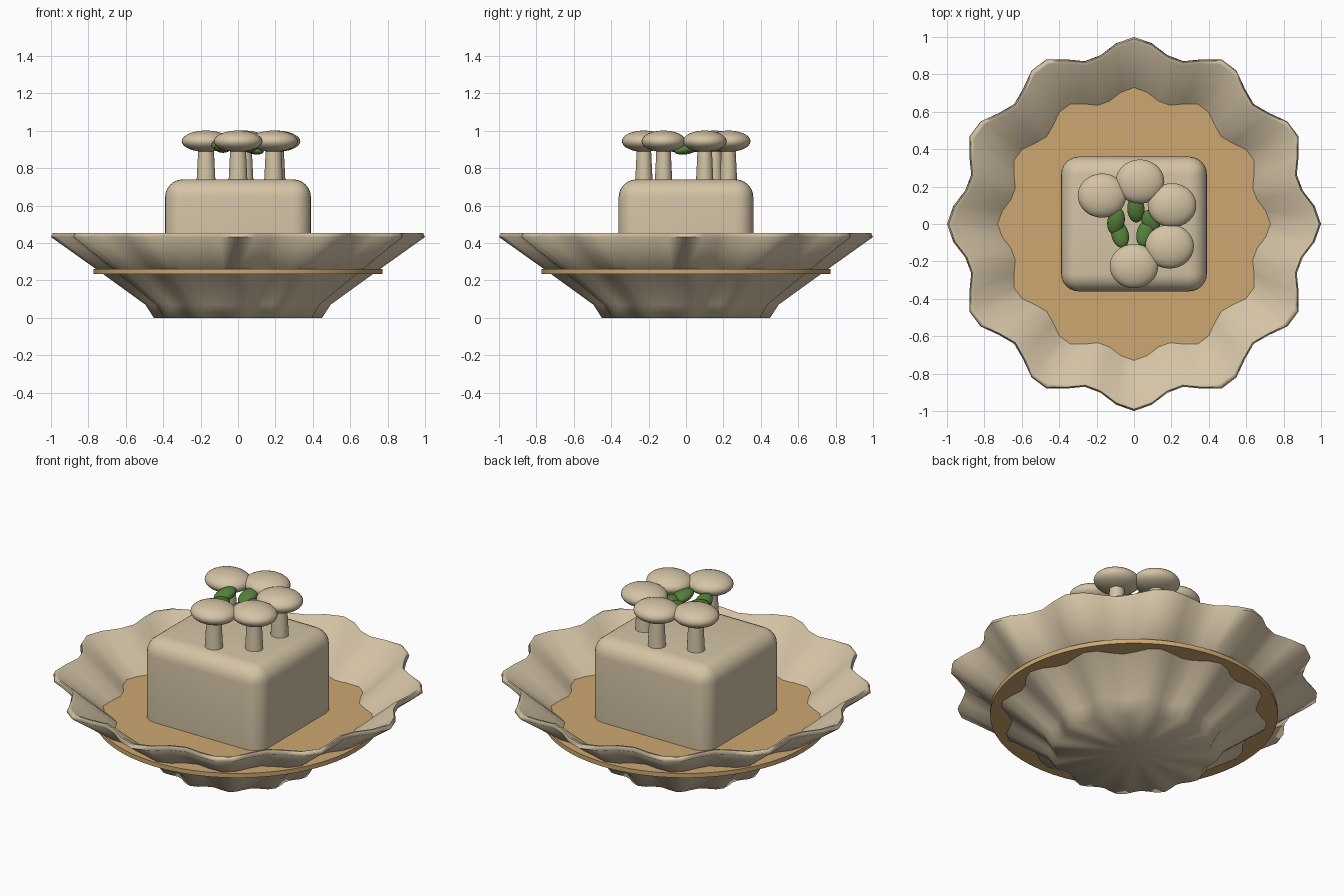
import bpy, bmesh, math
from mathutils import Matrix, Euler

if "Cube" in bpy.data.objects:
    bpy.data.objects.remove(bpy.data.objects["Cube"])


def material(name, color):
    m = bpy.data.materials.new(name)
    m.diffuse_color = (*color, 1)
    m.use_nodes = True
    m.node_tree.nodes["Principled BSDF"].inputs["Base Color"].default_value = m.diffuse_color
    return m


CREAM = material("cream", (0.66, 0.55, 0.38))
BROTH = material("broth", (0.61, 0.39, 0.165))
GREEN = material("leaf green", (0.09, 0.216, 0.04))


def finish(name, bm, mat, angle=None):
    bmesh.ops.recalc_face_normals(bm, faces=bm.faces)
    me = bpy.data.meshes.new(name)
    bm.to_mesh(me)
    bm.free()
    me.materials.append(mat)
    ob = bpy.data.objects.new(name, me)
    bpy.context.collection.objects.link(ob)
    if angle:
        bpy.ops.object.select_all(action='DESELECT')
        ob.select_set(True)
        bpy.context.view_layer.objects.active = ob
        bpy.ops.object.shade_smooth_by_angle(angle=math.radians(angle))
    return ob


def ellipsoid(name, loc, radii, mat, rot=(0, 0, 0)):
    bm = bmesh.new()
    M = (Matrix.Translation(loc) @ Euler(rot).to_matrix().to_4x4()
         @ Matrix.Diagonal((*radii, 1)))
    bmesh.ops.create_uvsphere(bm, u_segments=32, v_segments=16, radius=1, matrix=M)
    return finish(name, bm, mat, 60)


# Fluted bowl: a revolved wall profile with a twelve-lobed radius
N = 64
profile = [(0.45, 0), (0.495, 0.07), (0.74, 0.247), (1.0, 0.432), (0.99, 0.453),
           (0.972, 0.45), (0.745, 0.272), (0.475, 0.085), (0.43, 0.02)]
bm = bmesh.new()
rings = []
for r, z in profile:
    ring = []
    for i in range(N):
        a = 2 * math.pi * i / N
        q = r * (0.953 + 0.047 * math.cos(12 * a))
        ring.append(bm.verts.new((q * math.cos(a), q * math.sin(a), z)))
    rings.append(ring)
for lo, hi in zip(rings, rings[1:]):
    for i in range(N):
        j = (i + 1) % N
        bm.faces.new((lo[i], lo[j], hi[j], hi[i]))
for ring, z in ((rings[0], 0), (rings[-1], 0.02)):
    centre = bm.verts.new((0, 0, z))
    for i in range(N):
        bm.faces.new((ring[i], ring[(i + 1) % N], centre))
finish("fluted_bowl", bm, CREAM, 75)

# Broth disc, slightly wider than the bowl wall
bm = bmesh.new()
bmesh.ops.create_cone(bm, cap_ends=True, segments=64, radius1=0.772, radius2=0.772,
                      depth=0.026, matrix=Matrix.Translation((0, 0, 0.248)))
finish("broth_surface", bm, BROTH, 30)

# Rounded block
bm = bmesh.new()
bmesh.ops.create_cube(bm, size=1, matrix=Matrix.Translation((0, 0, 0.41))
                      @ Matrix.Diagonal((0.78, 0.72, 0.66, 1)))
bmesh.ops.bevel(bm, geom=bm.edges[:], offset=0.095, segments=6, profile=0.5,
                affect='EDGES')
finish("rounded_block", bm, CREAM, 40)

# Mushrooms: tapered stem and flattened cap
for k, (x, y) in enumerate([(-0.171, 0.152), (0.032, 0.227), (0.203, 0.1),
                            (0.19, -0.12), (0, -0.225)], 1):
    bm = bmesh.new()
    bmesh.ops.create_cone(bm, cap_ends=True, segments=24, radius1=0.051, radius2=0.04,
                          depth=0.21, matrix=Matrix.Translation((x, y, 0.825))
                          @ Matrix.Diagonal((1, 0.92, 1, 1)))
    finish(f"mushroom_stem_{k}", bm, CREAM, 40)
    ellipsoid(f"mushroom_cap_{k}", (x, y, 0.944), (0.13, 0.118, 0.057), CREAM)

# Small herb leaves between the caps
for k, (x, y, z, tilt, turn) in enumerate([
        (-0.096, 0.015, 0.928, 0.2, -0.2), (-0.075, -0.056, 0.915, -0.2, 0.25),
        (0.01, 0.08, 0.92, 0.25, 0.05), (0.06, -0.05, 0.915, -0.2, -0.25),
        (0.09, 0.005, 0.905, 0.2, 0.4)], 1):
    ellipsoid(f"herb_leaf_{k}", (x, y, z), (0.046, 0.074, 0.03), GREEN, (tilt, 0, turn))
